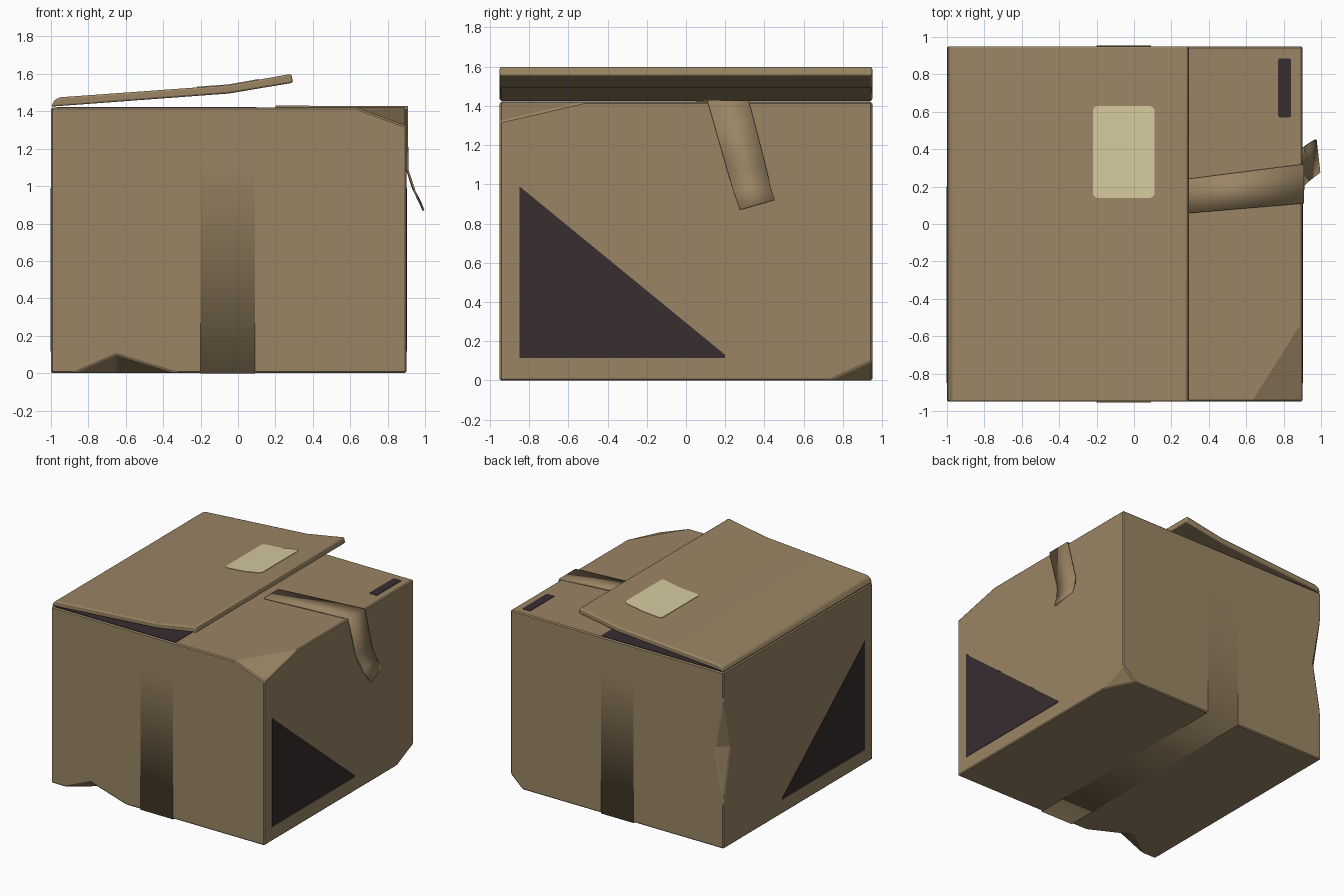
import bpy, bmesh, math
from mathutils import Vector

if "Cube" in bpy.data.objects:
    bpy.data.objects.remove(bpy.data.objects["Cube"])


def material(name, rgb):
    m = bpy.data.materials.new(name)
    m.diffuse_color = (*rgb, 1)
    m.use_nodes = True
    m.node_tree.nodes["Principled BSDF"].inputs["Base Color"].default_value = m.diffuse_color
    return m


CARD = material("cardboard brown", (0.325, 0.235, 0.128))
LABEL = material("pale label", (0.66, 0.59, 0.34))
DARK = material("dark print", (0.038, 0.026, 0.028))
TOP = 1.42


def finish(bm, name, mat, bevel=0, segments=1, smooth=False):
    mesh = bpy.data.meshes.new(name)
    bm.to_mesh(mesh)
    bm.free()
    ob = bpy.data.objects.new(name, mesh)
    bpy.context.collection.objects.link(ob)
    mesh.materials.append(mat)
    if bevel:
        mod = ob.modifiers.new("soft edges", "BEVEL")
        mod.width, mod.segments, mod.limit_method = bevel, segments, "ANGLE"
    if smooth:
        for p in mesh.polygons:
            p.use_smooth = True
    return ob


def prism(points, axis, lo, hi):
    """Extrude a 2D outline along an axis: 0 = x, 1 = y, 2 = z."""
    bm = bmesh.new()

    def place(p, h):
        c = list(p)
        c.insert(axis, h)
        return bm.verts.new(c)
    a = [place(p, lo) for p in points]
    b = [place(p, hi) for p in points]
    bm.faces.new(a)
    bm.faces.new(b[::-1])
    n = len(points)
    for i in range(n):
        j = (i + 1) % n
        bm.faces.new((a[i], b[i], b[j], a[j]))
    bmesh.ops.recalc_face_normals(bm, faces=bm.faces)
    return bm


def rounded_rect(x0, x1, y0, y1, r):
    pts = []
    for k, (cx, cy) in enumerate(((x1 - r, y1 - r), (x0 + r, y1 - r),
                                  (x0 + r, y0 + r), (x1 - r, y0 + r))):
        for s in range(4):
            t = math.radians(90 * k + 30 * s)
            pts.append((cx + r * math.cos(t), cy + r * math.sin(t)))
    return pts


def strip(rows):
    """Sheet through pairs of left and right points."""
    bm = bmesh.new()
    v = [[bm.verts.new(p) for p in row] for row in rows]
    for (l0, r0), (l1, r1) in zip(v, v[1:]):
        bm.faces.new((r0, l0, l1, r1))
    return bm


# Box body with crushed corners and edges
P = {
    "a": (-1, -.95, 0), "b": (-.88, -.95, 0), "c": (-.65, -.95, .1),
    "d": (-.32, -.95, 0), "e": (.9, -.95, 0), "f": (.9, .73, 0),
    "g": (.9, .95, .1), "h": (.79, .95, 0), "i": (-1, .95, 0),
    "m": (-.65, -.78, 0),
    "A": (-1, -.95, TOP), "B": (.63, -.95, TOP), "C": (.9, -.95, 1.32),
    "D": (.9, -.52, TOP), "E": (.9, .95, TOP), "F": (-1, .95, TOP),
    "u": (-1, .95, 1.22), "v": (-.925, .95, .8), "w": (-1, .86, .8),
    "t": (-1, .95, .36),
}
bm = bmesh.new()
V = {k: bm.verts.new(p) for k, p in P.items()}
for face in ("abcdeCBA", "efgEDC", "ghitvuFE", "iaAFuwt", "ABDEF", "BCD",
             "aihfedmb", "bmc", "cmd", "fhg", "uvw", "twv"):
    bm.faces.new([V[k] for k in face])
bmesh.ops.recalc_face_normals(bm, faces=bm.faces)
finish(bm, "box_body", CARD, bevel=0.008)

# Dark opening under the raised flap
finish(prism(rounded_rect(-.97, .1, -.94, .94, .005), 2, TOP - .002, TOP + .003),
       "box_opening", DARK)

# Raised, bent top flap
profile = [(-1, 1.425), (-.05, 1.495), (.295, 1.553), (.285, 1.6),
           (-.05, 1.54), (-.95, 1.475), (-.98, 1.462)]
flap = finish(prism(profile, 1, -.95, .95), "raised_flap", CARD, 0.01, 2, True)
bpy.context.view_layer.objects.active = flap
flap.select_set(True)
bpy.ops.object.shade_smooth_by_angle(angle=math.radians(35))


# Shipping label following the bend of the flap
def flap_top(x):
    if x < -.05:
        return 1.54 + (x + .05) * .065 / .9
    return 1.54 + (x + .05) * .06 / .335


bm = prism(rounded_rect(-.22, .11, .14, .63, .025), 2, -.003, .004)
bmesh.ops.bisect_plane(bm, geom=bm.verts[:] + bm.edges[:] + bm.faces[:],
                       plane_co=Vector((-.05, 0, 0)), plane_no=Vector((1, 0, 0)))
for v in bm.verts:
    v.co.z += flap_top(v.co.x)
finish(bm, "label", LABEL)

# Printed bar on top, printed triangles on both sides
finish(prism(rounded_rect(.77, .84, .57, .885, .012), 2, TOP - .002, TOP + .003),
       "printed_bar", DARK)
triangle = [(-.85, .99), (-.85, .115), (.2, .115), (.2, .13)]
for name, x in (("right", .9), ("left", -1)):
    finish(prism(triangle, 0, x - .003, x + .003), name + "_printed_triangle", DARK)

# Sealing tape: up the front, under the bottom and up the back
path = [(-.954, 1.15), (-.954, -.0), (.954, -.0), (.954, 1.15)]
finish(strip([((-.2, y, z - (.002 if z == 0 else 0)),
               (.09, y, z - (.002 if z == 0 else 0))) for y, z in path]),
       "sealing_tape", CARD, smooth=True)

# Loose tape: along the top, over the edge and peeling off the right side
rows = [((.2, .05, 1.425), (.2, .23, 1.425)),
        ((.905, .11, 1.425), (.905, .32, 1.425)),
        ((.906, .205, 1.09), (.906, .41, 1.08)),
        ((.945, .24, .97), (.935, .43, .99)),
        ((.992, .275, .87), (.972, .452, .92))]
tape = finish(strip(rows), "loose_tape", CARD, smooth=True)
solid = tape.modifiers.new("thickness", "SOLIDIFY")
solid.thickness, solid.offset = .01, 0
